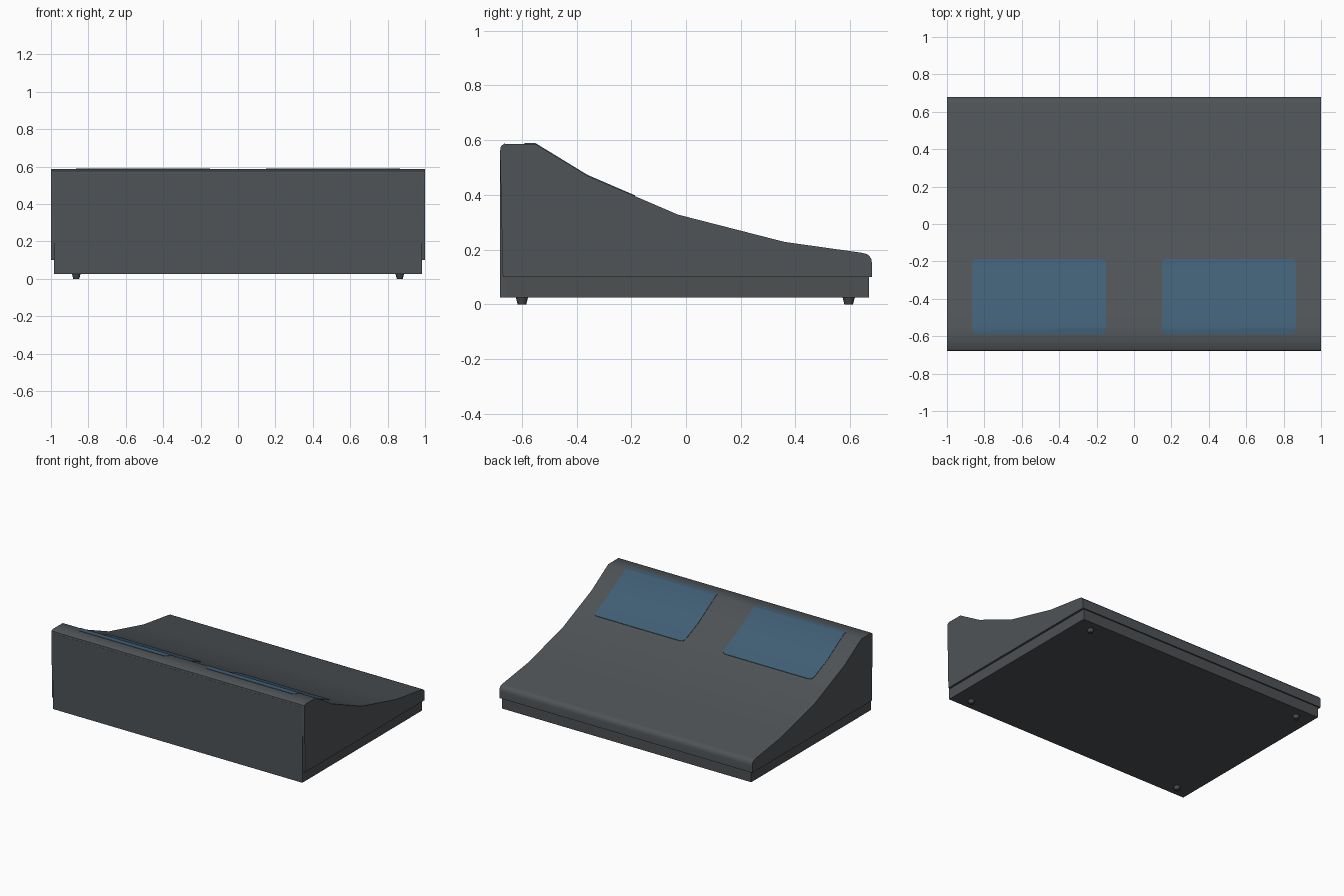
import bpy, bmesh, math

if "Cube" in bpy.data.objects:
    bpy.data.objects.remove(bpy.data.objects["Cube"])


def material(name, rgb):
    m = bpy.data.materials.new(name)
    m.diffuse_color = (*rgb, 1)
    m.use_nodes = True
    m.node_tree.nodes["Principled BSDF"].inputs["Base Color"].default_value = m.diffuse_color
    return m


GREY = material("charcoal grey", (0.078, 0.087, 0.094))
BASE = material("base grey", (0.076, 0.079, 0.086))
BLUE = material("screen blue", (0.052, 0.112, 0.178))
FOOT = material("foot grey", (0.06, 0.062, 0.066))


def finish(bm, name, mat, angle=None):
    bmesh.ops.recalc_face_normals(bm, faces=bm.faces)
    me = bpy.data.meshes.new(name)
    bm.to_mesh(me)
    bm.free()
    me.materials.append(mat)
    ob = bpy.data.objects.new(name, me)
    bpy.context.collection.objects.link(ob)
    if angle:
        bpy.ops.object.select_all(action='DESELECT')
        ob.select_set(True)
        bpy.context.view_layer.objects.active = ob
        bpy.ops.object.shade_smooth_by_angle(angle=math.radians(angle))
    return ob


def prism(loop_a, loop_b):
    # closed solid between two matching loops of points
    bm = bmesh.new()
    a = [bm.verts.new(p) for p in loop_a]
    b = [bm.verts.new(p) for p in loop_b]
    n = len(a)
    bm.faces.new(a)
    bm.faces.new(b[::-1])
    for i in range(n):
        j = (i + 1) % n
        bm.faces.new((a[i], b[i], b[j], a[j]))
    return bm


# Sloping top surface, front to back (y, z)
TOP = [(-0.665, 0.587), (-0.55, 0.586), (-0.36, 0.47), (-0.03, 0.328),
       (0.36, 0.228), (0.645, 0.188)]


def top_z(y):
    for (y0, z0), (y1, z1) in zip(TOP, TOP[1:]):
        if y <= y1:
            return z0 + (z1 - z0) * (y - y0) / (y1 - y0)
    return TOP[-1][1]


# Upper shell: rounded front lip and rounded back edge
profile = ([(-0.67, 0.10), (-0.68, 0.56), (-0.677, 0.578)] + TOP +
           [(0.665, 0.182), (0.677, 0.168), (0.68, 0.15), (0.68, 0.10)])
bm = prism([(-1, y, z) for y, z in profile], [(1, y, z) for y, z in profile])
finish(bm, "upper_shell", GREY, 40)

# Front panel with side edges that taper back to the shell
front = [(-0.985, -0.68, 0.025), (0.985, -0.68, 0.025),
         (0.985, -0.68, 0.565), (-0.985, -0.68, 0.565)]
back = [(x, -0.66, z) for x, _, z in front]
finish(prism(front, back), "front_panel", GREY)

# Lower base tray
ring = [(-0.985, -0.675), (0.985, -0.675), (0.985, 0.67), (-0.985, 0.67)]
finish(prism([(x, y, 0.025) for x, y in ring], [(x, y, 0.105) for x, y in ring]),
       "base_tray", BASE)

# Two rounded panels laid over the sloping surface
X0, X1, Y0, Y1, R = 0.15, 0.865, -0.59, -0.187, 0.028
for side, label in ((-1, "left"), (1, "right")):
    bm = bmesh.new()
    pts = []
    for k, (cx, cy) in enumerate(((X1 - R, Y1 - R), (X0 + R, Y1 - R),
                                  (X0 + R, Y0 + R), (X1 - R, Y0 + R))):
        for s in range(6):
            t = math.pi / 2 * (k + s / 5)
            pts.append((side * (cx + R * math.cos(t)), cy + R * math.sin(t), 0))
    bm.faces.new([bm.verts.new(p) for p in pts[::side]])
    for y, _ in TOP[1:3]:
        bmesh.ops.bisect_plane(bm, geom=bm.verts[:] + bm.edges[:] + bm.faces[:],
                               plane_co=(0, y, 0), plane_no=(0, 1, 0))
    for v in bm.verts:
        v.co.z = top_z(v.co.y) - 0.003
    # give the plate a small thickness
    new = bmesh.ops.extrude_face_region(bm, geom=bm.faces[:])["geom"]
    for v in new:
        if isinstance(v, bmesh.types.BMVert):
            v.co.z += 0.006
    finish(bm, label + "_screen", BLUE, 40)

# Tapered feet
N = 16
for sx, xl in ((-1, "left"), (1, "right")):
    for y, yl in ((-0.6, "front"), (0.595, "back")):
        rings = []
        for r, z in ((0.016, 0.0), (0.023, 0.027)):
            rings.append([(sx * 0.865 + r * math.cos(2 * math.pi * i / N),
                           y + r * math.sin(2 * math.pi * i / N), z) for i in range(N)])
        finish(prism(*rings), f"{yl}_{xl}_foot", FOOT, 40)
